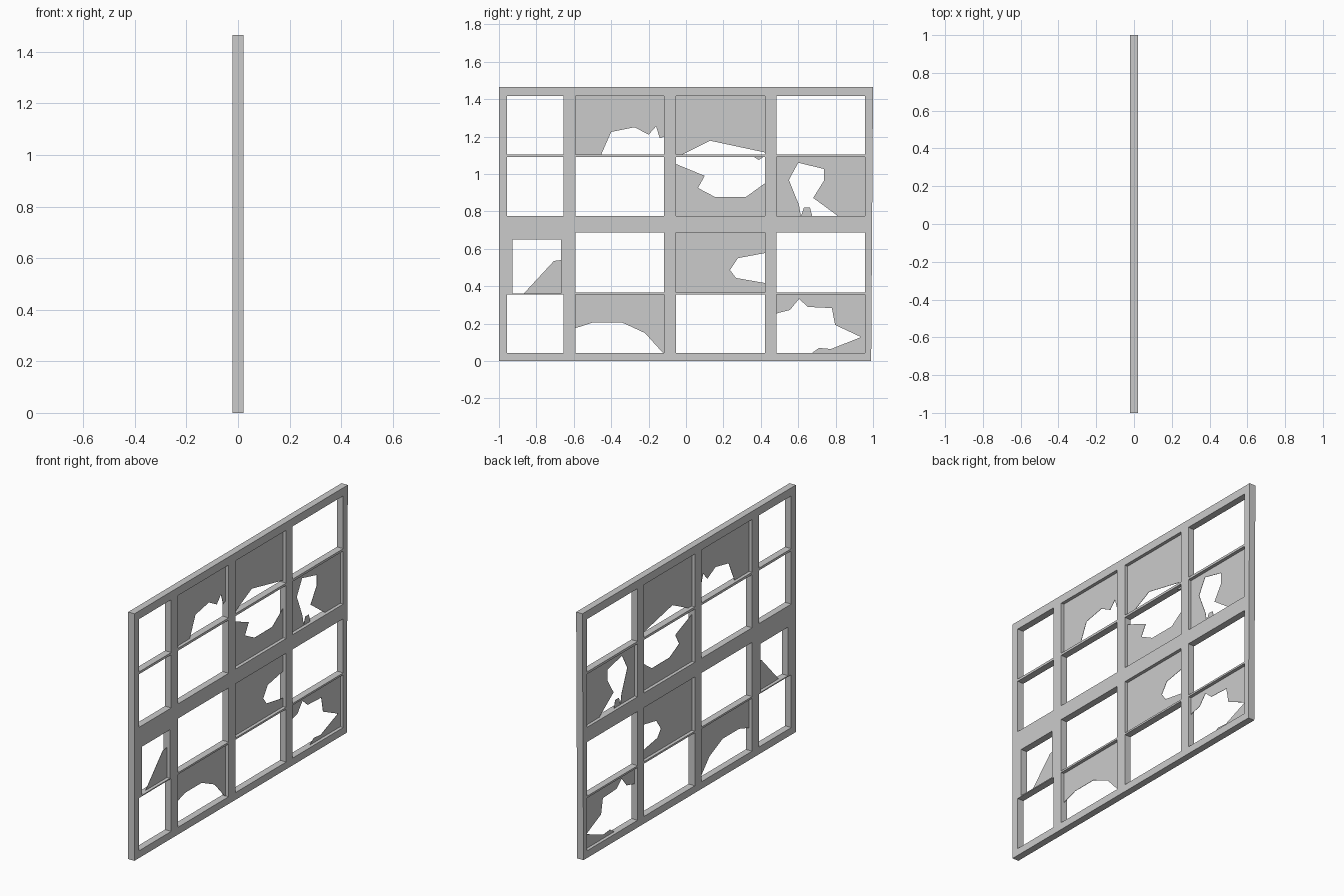
import bpy
from math import radians

cube = bpy.data.objects.get("Cube")
if cube:
    bpy.data.objects.remove(cube, do_unlink=True)


def make_material(name, colour):
    mat = bpy.data.materials.new(name)
    mat.use_nodes = True
    mat.diffuse_color = colour
    mat.node_tree.nodes["Principled BSDF"].inputs["Base Color"].default_value = colour
    return mat


grey = make_material("plain grey", (0.6, 0.6, 0.6, 1))


def make_slab(name, outlines, half_depth):
    """Fill flat outlines (inner ones become holes) and stand the slab up facing sideways."""
    curve = bpy.data.curves.new(name, "CURVE")
    curve.dimensions = "2D"
    curve.fill_mode = "BOTH"
    curve.extrude = half_depth
    for outline in outlines:
        spline = curve.splines.new("POLY")
        spline.points.add(len(outline) - 1)
        for point, (across, up) in zip(spline.points, outline):
            point.co = (across, up, 0, 1)
        spline.use_cyclic_u = True
    obj = bpy.data.objects.new(name, curve)
    bpy.context.collection.objects.link(obj)
    obj.rotation_euler = (radians(90), 0, radians(90))
    bpy.ops.object.select_all(action="DESELECT")
    obj.select_set(True)
    bpy.context.view_layer.objects.active = obj
    bpy.ops.object.convert(target="MESH")
    obj = bpy.context.object
    obj.data.materials.clear()
    obj.data.materials.append(grey)
    bpy.ops.object.shade_flat()
    return obj


# Openings: column and row limits, with one smaller opening at the left
columns = {"left": (-.957, -.655), "mid_left": (-.59, -.117),
           "mid_right": (-.053, .422), "right": (.483, .957)}
rows = {"bottom": (.043, .356), "lower": (.367, .688),
        "upper": (.775, .1 + .99), "top": (1.104, 1.417)}


def opening(column, row):
    """Corners of one opening, keyed by position."""
    (y0, y1), (z0, z1) = columns[column], rows[row]
    if (column, row) == ("left", "lower"):
        y0, y1, z0, z1 = -.927, -.667, .362, .65
    return {"bottom_left": (y0, z0), "bottom_right": (y1, z0),
            "top_right": (y1, z1), "top_left": (y0, z1)}


# Window frame with all openings
border = [(-1, 0), (.99, 0), (1, 1.465), (-1, 1.465)]
holes = [list(opening(column, row).values()) for column in columns for row in rows]
make_slab("window_frame", [border] + holes, .0205)


def broken_glass(column, row, crack, corners="", suffix="glass"):
    """Shard bounded by a jagged crack line, closed through the named opening corners."""
    corner_points = opening(column, row)
    outline = crack + [corner_points[corner] for corner in corners.split()]
    make_slab(f"{row}_{column}_{suffix}", [outline], .001)


# Top row of broken panes
broken_glass("mid_left", "top",
             [(-.455, 1.1), (-.4, 1.225), (-.275, 1.25), (-.2, 1.21),
              (-.16, 1.255), (-.14, 1.19), (-.117, 1.2)],
             "top_right top_left bottom_left")
broken_glass("mid_right", "top",
             [(-.02, 1.104), (.128, 1.178), (.422, 1.115)],
             "top_right top_left bottom_left")

# Upper row
broken_glass("mid_right", "upper",
             [(-.053, 1.053), (.1, .99), (.064, .925), (.155, .877),
              (.32, .877), (.422, .95)],
             "bottom_right bottom_left")
broken_glass("mid_right", "upper",
             [(.364, 1.09), (.39, 1.075), (.412, 1.09)], suffix="splinter")
broken_glass("right", "upper",
             [(.614, .775), (.604, .834), (.55, .968), (.6, 1.06), (.737, 1.027),
              (.737, .963), (.68, .872), (.813, .775)],
             "bottom_right top_right top_left bottom_left")
broken_glass("right", "upper",
             [(.615, .775), (.63, .82), (.663, .82), (.675, .775)], suffix="splinter")

# Lower row
broken_glass("left", "lower",
             [(-.866, .362), (-.706, .535), (-.667, .54)], "bottom_right")
broken_glass("mid_right", "lower",
             [(.422, .417), (.267, .444), (.235, .487), (.278, .55), (.422, .577)],
             "top_right top_left bottom_left bottom_right")

# Bottom row
broken_glass("mid_left", "bottom",
             [(-.59, .176), (-.497, .206), (-.342, .206), (-.22, .15), (-.123, .043)],
             "bottom_right top_right top_left")
broken_glass("right", "bottom",
             [(.483, .254), (.556, .273), (.604, .332), (.652, .289), (.78, .283),
              (.797, .193), (.936, .128), (.775, .064), (.711, .07), (.674, .043)],
             "bottom_right top_right top_left")
